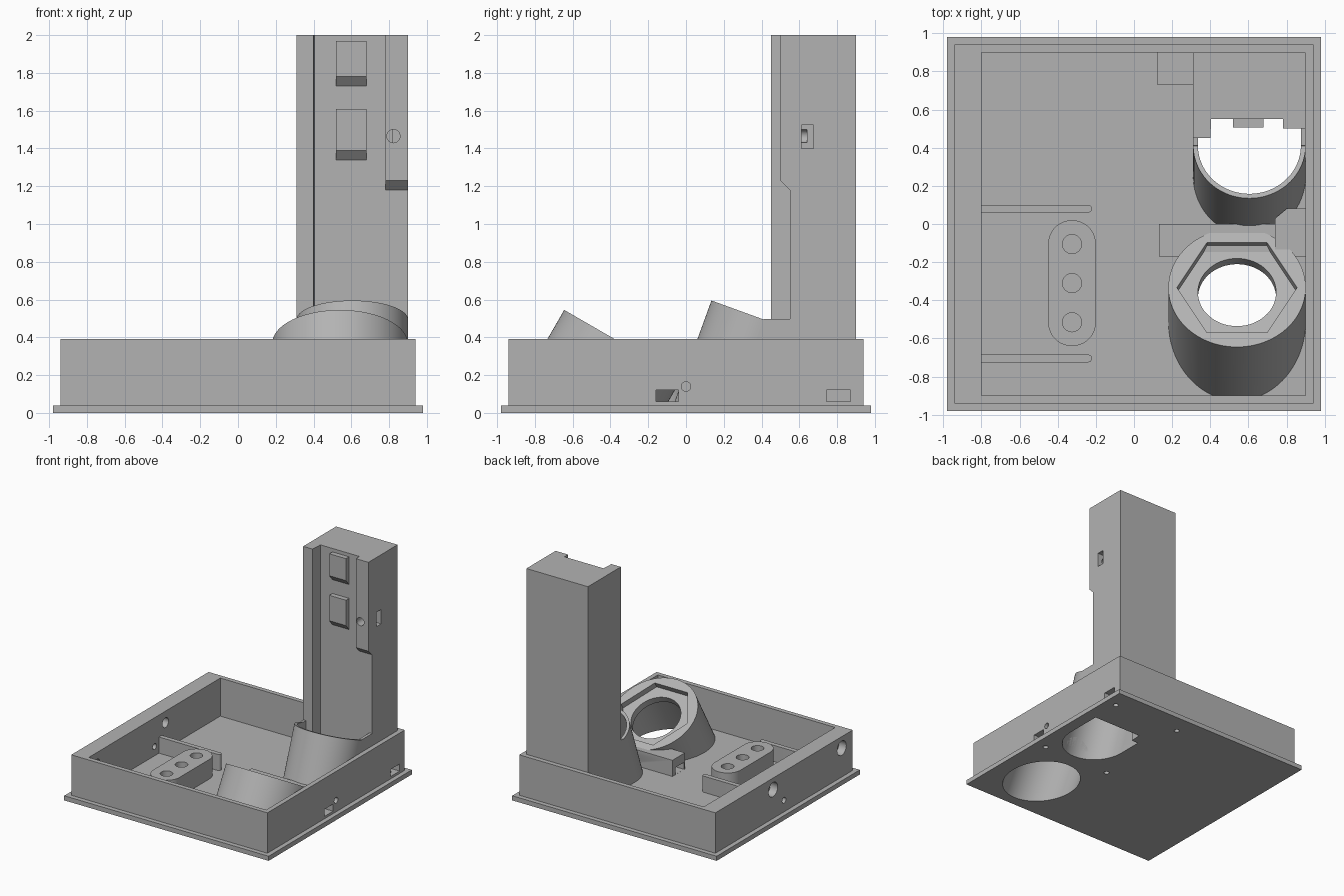
import bpy, bmesh
from math import sin, cos, pi, radians
from mathutils import Matrix, Vector

old = bpy.data.objects.get("Cube")
if old:
    bpy.data.objects.remove(old, do_unlink=True)

grey = bpy.data.materials.new("plain grey")
grey.use_nodes = True
grey.diffuse_color = (0.45, 0.45, 0.45, 1)
grey.node_tree.nodes["Principled BSDF"].inputs["Base Color"].default_value = (0.45, 0.45, 0.45, 1)


def prism(name, pts, lo, hi, axis="Z", frame=Matrix()):
    """Extrude a 2D outline along an axis, then place it with a frame."""
    place = {"Z": lambda a, b, t: (a, b, t), "X": lambda a, b, t: (t, a, b),
             "Y": lambda a, b, t: (a, t, b)}[axis]
    bm = bmesh.new()
    rings = [[bm.verts.new(frame @ Vector(place(a, b, t))) for a, b in pts] for t in (lo, hi)]
    bm.faces.new(rings[0])
    bm.faces.new(rings[1])
    for i in range(len(pts)):
        j = (i + 1) % len(pts)
        bm.faces.new((rings[0][i], rings[0][j], rings[1][j], rings[1][i]))
    bmesh.ops.recalc_face_normals(bm, faces=bm.faces)
    mesh = bpy.data.meshes.new(name)
    bm.to_mesh(mesh)
    bm.free()
    mesh.materials.append(grey)
    ob = bpy.data.objects.new(name, mesh)
    bpy.context.scene.collection.objects.link(ob)
    return ob


def box(name, x, y, z):
    return prism(name, [(x[0], y[0]), (x[1], y[0]), (x[1], y[1]), (x[0], y[1])], *z)


def arc(r, start=0, end=2 * pi, n=64, cx=0, cy=0):
    closed = abs(end - start) > 6.28
    steps = n if closed else n + 1
    return [(cx + r * cos(start + (end - start) * i / n),
             cy + r * sin(start + (end - start) * i / n)) for i in range(steps)]


def combine(ob, tool, op="DIFFERENCE", keep=False):
    mod = ob.modifiers.new("combine", "BOOLEAN")
    mod.operation, mod.object, mod.solver = op, tool, "EXACT"
    bpy.context.view_layer.objects.active = ob
    bpy.ops.object.modifier_apply(modifier=mod.name)
    if not keep:
        bpy.data.objects.remove(tool, do_unlink=True)


def tilted(x, y, z, degrees):
    return Matrix.Translation((x, y, z)) @ Matrix.Rotation(radians(-degrees), 4, "X")


FLOOR = 0.06
tower_frame = tilted(0.605, 0.412, 0.494, 20)
hex_frame = tilted(0.54, -0.333, 0.365, 30)

# Tray with flange, thick on one side
tray = box("tray", (-0.94, 0.94), (-0.94, 0.94), (0, 0.39))
combine(tray, box("cut", (-0.8, 0.9), (-0.9, 0.9), (FLOOR, 0.6)))
combine(tray, box("flange", (-0.98, 0.98), (-0.98, 0.98), (0, 0.04)), "UNION")

# Cable blocks on the tray floor
front_block = box("front_cable_block", (0.13, 0.91), (-0.17, 0.0), (0.03, 0.2))
back_block = box("back_cable_block", (0.12, 0.35), (0.73, 0.91), (0.03, 0.2))
wall_block = prism("wall_cable_block", [(0.74, -0.17), (0.91, -0.17), (0.91, 0.08), (0.8, 0.08), (0.74, 0.03)],
                   0.03, 0.25)

# Tower with stepped front
tower = prism("tower", [(0.31, 0.9), (0.9, 0.9), (0.9, 0.55), (0.405, 0.55), (0.4, 0.45), (0.31, 0.45)], 0, 2)


def front_plate(name, x, depth, bottom, top):
    pts = [(depth, top), (depth, bottom + 0.05), (0.55, bottom), (0.57, bottom), (0.57, top)]
    return prism(name, pts, *x, axis="X")


combine(tower, front_plate("side_strip", (0.78, 0.9), 0.5, 1.18, 2), "UNION")
for i, (bottom, top) in enumerate([(1.73, 1.97), (1.34, 1.61)]):
    front_plate(f"tower_button_{i + 1}", (0.52, 0.68), 0.507, bottom, top)
combine(tower, box("cut", (0.82, 0.95), (0.612, 0.675), (1.40, 1.525)))
combine(tower, prism("cut", arc(0.035, n=32, cx=0.823, cy=1.465), 0.4, 0.64, "Y"))

# Leaning half tube and its straight cheeks in front of the tower
half = arc(0.295, pi, 2 * pi) + arc(0.27, 2 * pi, pi)
tower_tube = prism("tower_tube", half, -0.8, 0, frame=tower_frame)
for side, x in (("right", (0.31, 0.335)), ("left", (0.875, 0.9))):
    prism(f"tube_cheek_{side}", [(0.411, 0.497), (0.6, 0.497), (0.6, 0.03), (0.242, 0.03)], *x, axis="X")
tower_bore = prism("tower_bore", arc(0.27, pi, 2 * pi) + [(0.27, 0.5), (-0.27, 0.5)], -0.8, 0, frame=tower_frame)

# Leaning round holder with hexagonal pocket
holder = prism("hex_holder", arc(0.36, n=96), -0.9, 0, frame=hex_frame)
hex_bore = prism("hex_bore", arc(0.30, n=96), -1, -0.11, frame=hex_frame)
combine(holder, prism("cut", arc(0.315, n=6), -0.05, 0.1, frame=hex_frame))
combine(holder, prism("cut", arc(0.205), -0.2, 0.1, frame=hex_frame))
combine(holder, hex_bore, keep=True)
for ob in (holder, tower_tube):
    combine(ob, box("limit", (-0.8, 0.905), (-0.905, 0.905), (0.02, 1)), "INTERSECT")

# Tubes open through the floor
for ob in (tray, front_block, wall_block):
    for bore in (tower_bore, hex_bore):
        combine(ob, bore, keep=True)
for bore in (tower_bore, hex_bore):
    bpy.data.objects.remove(bore, do_unlink=True)

# Cable slots, cut right through wall and blocks
for y, parts in (((-0.16, -0.04), (tray, front_block, wall_block)), ((0.745, 0.87), (tray, back_block, tower))):
    for ob in parts:
        combine(ob, box("cut", (0.1, 1), y, (0.0605, 0.122)))

# Side wall holes: small pair, and two stepped holes in the thick wall
small = arc(0.025, n=32, cx=0, cy=0.14)
combine(tray, prism("cut", small, -1, -0.7, "X"))
combine(tray, prism("cut", small, 0.85, 1, "X"))
for y in (0.15, -0.79):
    combine(tray, prism("cut", arc(0.042, n=32, cx=y, cy=0.29), -1, -0.7, "X"))
    combine(tray, prism("cut", arc(0.062, n=32, cx=y, cy=0.29), -1, -0.87, "X"))

# Screw holes underneath
for x in (0.22, 0.875):
    for y in (0.81, -0.09):
        for ob in (tray, tower):
            combine(ob, prism("cut", arc(0.022, n=24, cx=x, cy=y), -0.05, 0.09))

# Rounded mount with three holes
mount = prism("three_hole_mount", arc(0.125, 0, pi, 32, -0.325, -0.105) + arc(0.125, pi, 2 * pi, 32, -0.325, -0.515),
              0.04, 0.23)
for y in (-0.105, -0.31, -0.515):
    combine(mount, prism("cut", arc(0.05, n=32, cx=-0.325, cy=y), FLOOR, 0.4))

# Round-ended ribs either side of the mount
for name, y in (("back_rib", 0.08), ("front_rib", -0.705)):
    prism(name, [(-0.81, y - 0.02)] + arc(0.02, -pi / 2, pi / 2, 12, -0.24, y) + [(-0.81, y + 0.02)], 0.04, 0.2)

# Smooth round walls, crisp edges
for ob in bpy.context.scene.objects:
    if ob.type == "MESH":
        bpy.ops.object.select_all(action="DESELECT")
        ob.select_set(True)
        bpy.context.view_layer.objects.active = ob
        bpy.ops.object.shade_smooth_by_angle(angle=radians(30))
